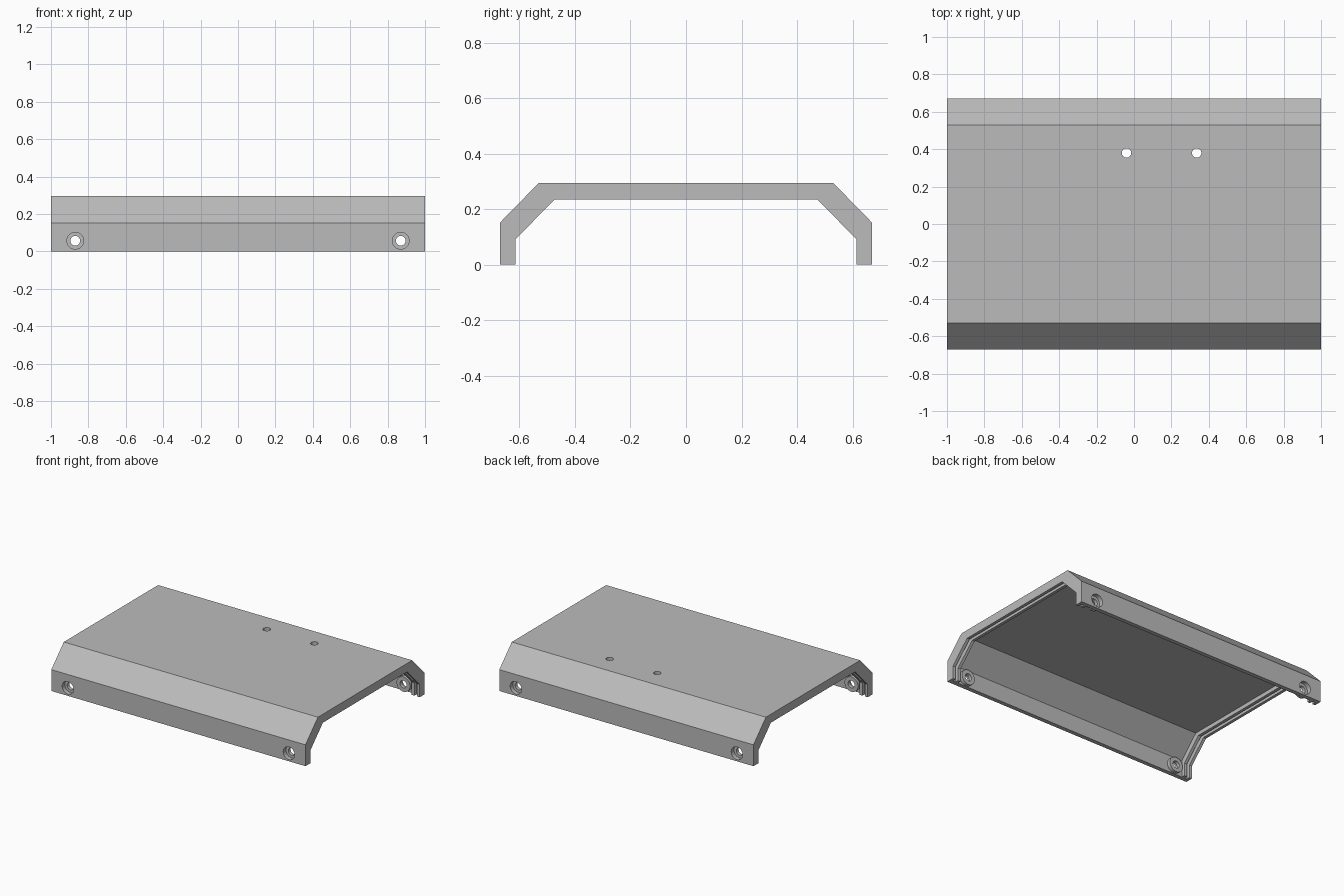
import bpy
import bmesh
from math import radians
from mathutils import Matrix

cube = bpy.data.objects.get("Cube")
if cube:
    bpy.data.objects.remove(cube, do_unlink=True)

grey = bpy.data.materials.new("light grey plastic")
grey.use_nodes = True
colour = (0.5, 0.5, 0.5, 1)
grey.diffuse_color = colour
grey.node_tree.nodes["Principled BSDF"].inputs["Base Color"].default_value = colour

WALL, RIB = 0.03, 0.056
HALF_WIDTH, HEIGHT = 0.67, 0.295


def add_object(name, bm):
    bmesh.ops.recalc_face_normals(bm, faces=bm.faces)
    mesh = bpy.data.meshes.new(name)
    bm.to_mesh(mesh)
    bm.free()
    mesh.materials.append(grey)
    obj = bpy.data.objects.new(name, mesh)
    bpy.context.collection.objects.link(obj)
    return obj


def arch(t):
    """Half-octagon section, moved inward by the thickness t."""
    side = [(HALF_WIDTH - t, 0), (HALF_WIDTH - t, 0.152 - 1.08 * t),
            (0.53 - t, HEIGHT - 1.08 * t)]
    return side + [(-y, z) for y, z in reversed(side)]


def cylinder(name, radius, start, end, axis):
    """Round bar between two points along the given axis."""
    bm = bmesh.new()
    turn = Matrix.Rotation(radians(90), 4, "X") if axis == "Y" else Matrix()
    bmesh.ops.create_cone(bm, cap_ends=True, segments=32, radius1=radius,
                          radius2=radius, depth=(end - start).length,
                          matrix=Matrix.Translation((start + end) / 2) @ turn)
    return add_object(name, bm)


def combine(target, tool, operation):
    mod = target.modifiers.new(operation.lower(), "BOOLEAN")
    mod.operation = operation
    mod.solver = "EXACT"
    mod.object = tool
    bpy.context.view_layer.objects.active = target
    bpy.ops.object.modifier_apply(modifier=mod.name)
    bpy.data.objects.remove(tool, do_unlink=True)


# Cover: outer skin, and an inner skin stepped into two ribs and a slot per end
steps = [(1, RIB), (0.979, RIB), (0.979, WALL), (0.958, WALL),
         (0.958, RIB), (0.937, RIB), (0.937, WALL)]
stations = [(-x, t) for x, t in steps] + list(reversed(steps))
bm = bmesh.new()


def row(x, t):
    return [bm.verts.new((x, y, z)) for y, z in arch(t)]


def skin(a, b):
    for i in range(len(a) - 1):
        bm.faces.new((a[i], a[i + 1], b[i + 1], b[i]))


outer = [row(-1, 0), row(1, 0)]
inner = [row(x, t) for x, t in stations]
skin(*outer)
for a, b in zip(inner, inner[1:]):
    skin(a, b)
skin(outer[0], inner[0])
skin(outer[1], inner[-1])
for end in (0, -1):
    bm.faces.new([outer[0][end]] + [r[end] for r in inner] + [outer[1][end]])
cover = add_object("cover", bm)

# Screw bosses inside the side walls, with counterbored holes
from mathutils import Vector
for sx in (-1, 1):
    for sy in (-1, 1):
        def at(y):
            return Vector((sx * 0.87, sy * y, 0.057))
        combine(cover, cylinder("boss", 0.053, at(0.615), at(0.655), "Y"), "UNION")
        combine(cover, cylinder("counterbore", 0.045, at(0.64), at(0.72), "Y"), "DIFFERENCE")
        combine(cover, cylinder("screw_hole", 0.026, at(0.56), at(0.72), "Y"), "DIFFERENCE")

# Two holes through the top
for x in (-0.04, 0.335):
    combine(cover, cylinder("top_hole", 0.025, Vector((x, 0.38, 0.2)),
                            Vector((x, 0.38, 0.35)), "Z"), "DIFFERENCE")

bpy.ops.object.select_all(action="DESELECT")
cover.select_set(True)
bpy.context.view_layer.objects.active = cover
bpy.ops.object.shade_smooth_by_angle(angle=radians(30))
